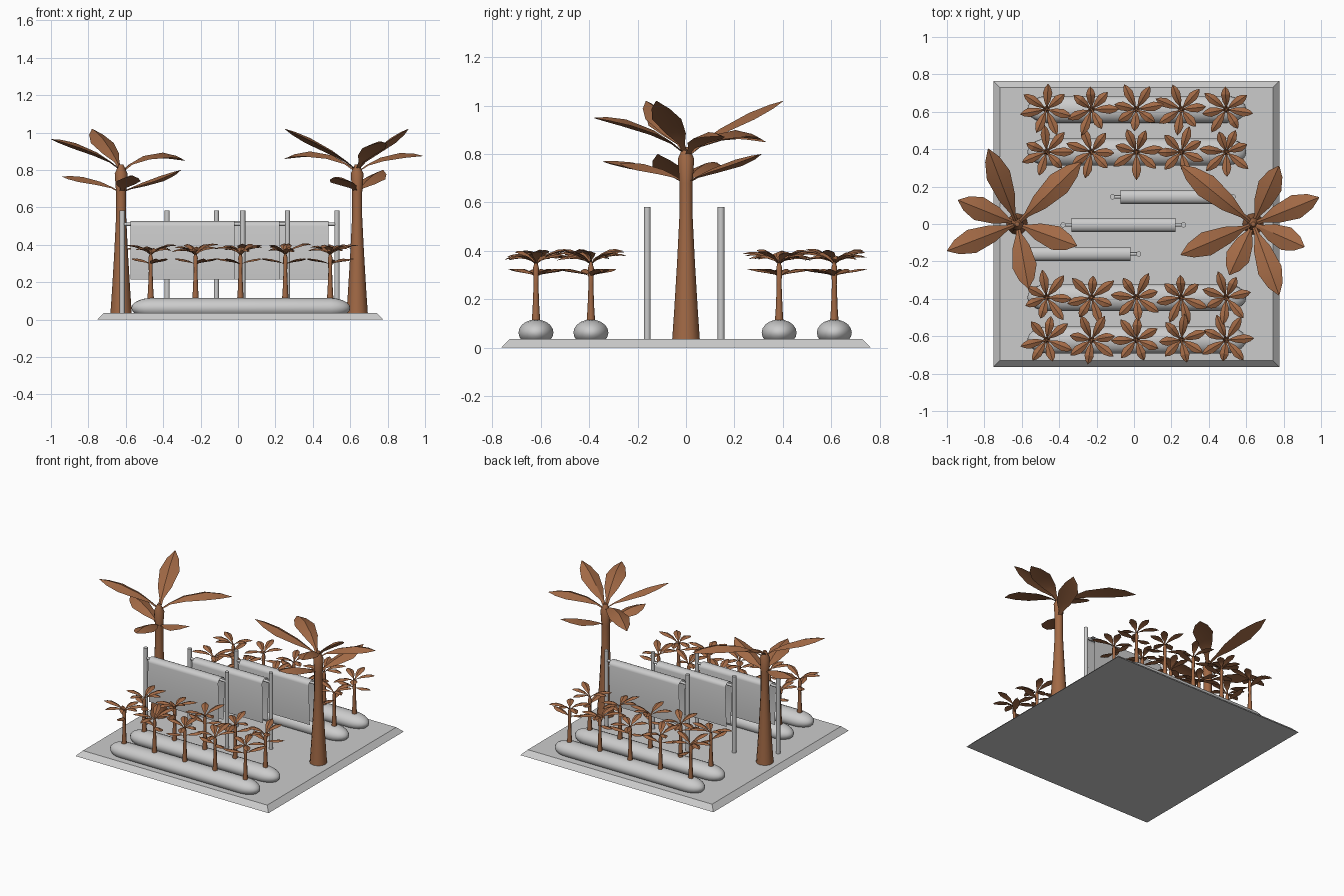
import bpy, bmesh, math, random
from mathutils import Vector, Matrix

cube = bpy.data.objects.get("Cube")
if cube:
    bpy.data.objects.remove(cube, do_unlink=True)
random.seed(4)


def material(name, rgb):
    m = bpy.data.materials.new(name)
    m.use_nodes = True
    m.diffuse_color = (*rgb, 1)
    bsdf = m.node_tree.nodes["Principled BSDF"]
    bsdf.inputs["Base Color"].default_value = (*rgb, 1)
    bsdf.inputs["Roughness"].default_value = 0.8
    return m


GREY = material("stone grey", (0.6, 0.6, 0.6))
BROWN = material("palm brown", (0.36, 0.142, 0.06))
GROUND = 0.035


def finish(bm, name, mat, angle=40):
    bmesh.ops.recalc_face_normals(bm, faces=bm.faces)
    mesh = bpy.data.meshes.new(name)
    bm.to_mesh(mesh)
    bm.free()
    mesh.materials.append(mat)
    ob = bpy.data.objects.new(name, mesh)
    bpy.context.collection.objects.link(ob)
    if angle:
        bpy.ops.object.select_all(action='DESELECT')
        ob.select_set(True)
        bpy.context.view_layer.objects.active = ob
        bpy.ops.object.shade_smooth_by_angle(angle=math.radians(angle))
    return ob


def loft(bm, rings):
    """Skin closed rings of points and cap both ends."""
    rows = [[bm.verts.new(p) for p in ring] for ring in rings]
    n = len(rows[0])
    for a, b in zip(rows, rows[1:]):
        for i in range(n):
            j = (i + 1) % n
            bm.faces.new((a[i], a[j], b[j], b[i]))
    bm.faces.new(rows[0][::-1])
    bm.faces.new(rows[-1])


def circle(x, y, z, r, n):
    return [(x + r * math.cos(2 * math.pi * i / n), y + r * math.sin(2 * math.pi * i / n), z)
            for i in range(n)]


def rod(bm, a, b, r):
    a, b = Vector(a), Vector(b)
    turn = (b - a).to_track_quat('Z', 'Y').to_matrix().to_4x4()
    bmesh.ops.create_cone(bm, cap_ends=True, segments=12, radius1=r, radius2=r,
                          depth=(b - a).length, matrix=Matrix.Translation((a + b) / 2) @ turn)


# Base slab with sloping rim
bm = bmesh.new()
bmesh.ops.create_cube(bm, size=1, matrix=Matrix.Translation((0.0125, 0, GROUND / 2))
                      @ Matrix.Diagonal((1.53, 1.53, GROUND, 1)))
for v in bm.verts:
    if v.co.z > 0.01:
        v.co.x -= math.copysign(0.035, v.co.x)
        v.co.y -= math.copysign(0.035, v.co.y)
finish(bm, "base", GREY, 30)

# Long rounded planting mounds
ROWS = (-0.62, -0.393, 0.385, 0.613)
for k, y in enumerate(ROWS):
    bm = bmesh.new()
    bmesh.ops.create_uvsphere(bm, u_segments=20, v_segments=11, radius=1,
                              matrix=Matrix.Rotation(math.pi / 2, 4, 'Y'))
    for v in bm.verts:
        side = math.copysign(0.465, v.co.x)
        v.co = (0.015 + side + v.co.x * 0.12, y + v.co.y * 0.073, 0.062 + v.co.z * 0.055)
    finish(bm, f"mound_{k + 1}", GREY, 60)

# Hanging cloths on posts
for k, (x, y) in enumerate(((-0.297, -0.16), (-0.057, -0.005), (0.207, 0.145))):
    bm = bmesh.new()
    for s in (-1, 1):
        px = x + s * 0.322
        rod(bm, (px, y, GROUND), (px, y, 0.582), 0.014)
    rod(bm, (x - 0.322, y, 0.51), (x + 0.322, y, 0.51), 0.009)
    finish(bm, f"rack_{k + 1}", GREY)
    bm = bmesh.new()
    arc = [(math.cos(math.pi * i / 8) * 0.037, 0.5 + math.sin(math.pi * i / 8) * 0.028)
           for i in range(9)]
    profile = [(0.025, 0.215)] + arc + [(-0.025, 0.215)]
    cols = [[bm.verts.new((x + s * 0.278, y + dy, z)) for dy, z in profile] for s in (-1, 1)]
    for i in range(len(profile) - 1):
        bm.faces.new((cols[0][i], cols[0][i + 1], cols[1][i + 1], cols[1][i]))
    finish(bm, f"cloth_{k + 1}", GREY, 60)

# Frond outline: (position along the frond, share of half width)
OUTLINE = ((0, 0.14), (0.15, 0.22), (0.35, 0.7), (0.65, 1), (0.86, 0.62), (1, 0.04))


def frond(bm, start, angle, length, tip_z, arch, half_width):
    """Folded pointed leaf with a raised midrib, reaching out from start."""
    start = Vector(start)
    out = Vector((math.cos(angle), math.sin(angle), 0))
    side = Vector((-out.y, out.x, 0))
    rings = []
    for t, w in OUTLINE:
        w *= half_width
        p = start + out * length * t
        p.z += (tip_z - start.z) * t + arch * 4 * t * (1 - t)
        drop = Vector((0, 0, -0.4 * w))
        rings.append([p + side * w + drop, p, p - side * w + drop,
                      p - Vector((0, 0, 0.28 * w))])
    loft(bm, rings)


# Large palms: fronds as (angle, length, start height, tip height, arch)
PALMS = {
    "left": (0.637, ((22, 0.38, 0.79, 0.875, 0.05), (66, 0.34, 0.68, 0.8, 0.02),
                     (141, 0.5, 0.79, 0.86, 0.07), (203, 0.42, 0.8, 1.02, 0.03),
                     (290, 0.405, 0.8, 0.95, 0.05), (336, 0.3, 0.8, 1.02, 0.03),
                     (245, 0.3, 0.68, 0.76, 0.03))),
    "right": (-0.625, ((44, 0.477, 0.79, 0.85, 0.07), (111, 0.43, 0.8, 1.02, 0.03),
                       (158, 0.34, 0.68, 0.765, 0.03), (201, 0.4, 0.8, 0.965, 0.04),
                       (280, 0.35, 0.68, 0.77, 0.03), (340, 0.34, 0.68, 0.8, 0.01))),
}
for name, (x, fronds) in PALMS.items():
    bm = bmesh.new()
    loft(bm, [circle(x, 0, z, r, 12) for z, r in
              ((GROUND, 0.057), (0.15, 0.049), (0.35, 0.037), (0.55, 0.027),
               (0.68, 0.027), (0.78, 0.034), (0.83, 0.012))])
    finish(bm, f"{name}_palm_trunk", BROWN, 50)
    bm = bmesh.new()
    for a, length, z0, z1, arch in fronds:
        frond(bm, (x, 0, z0), math.radians(a), length, z1, arch, 0.066)
    finish(bm, f"{name}_palm_fronds", BROWN, 20)

# Small palms along every mound
for k, y in enumerate(ROWS):
    for i in range(5):
        x = -0.467 + 0.24 * i
        bm = bmesh.new()
        loft(bm, [circle(x, y, z, r, 8) for z, r in
                  ((0.09, 0.019), (0.16, 0.014), (0.26, 0.010), (0.33, 0.012), (0.355, 0.005))])
        finish(bm, f"small_trunk_{k + 1}_{i + 1}", BROWN, 50)
        bm = bmesh.new()
        turn = random.uniform(0, 2 * math.pi)
        for j in range(7):
            a = turn + j * 2 * math.pi / 7 + random.uniform(-0.12, 0.12)
            low = j in (1, 4)
            frond(bm, (x, y, 0.295 if low else 0.345), a, random.uniform(0.115, 0.15),
                  0.325 if low else random.uniform(0.36, 0.405), 0.01 if low else 0.025, 0.025)
        finish(bm, f"small_fronds_{k + 1}_{i + 1}", BROWN, 20)
